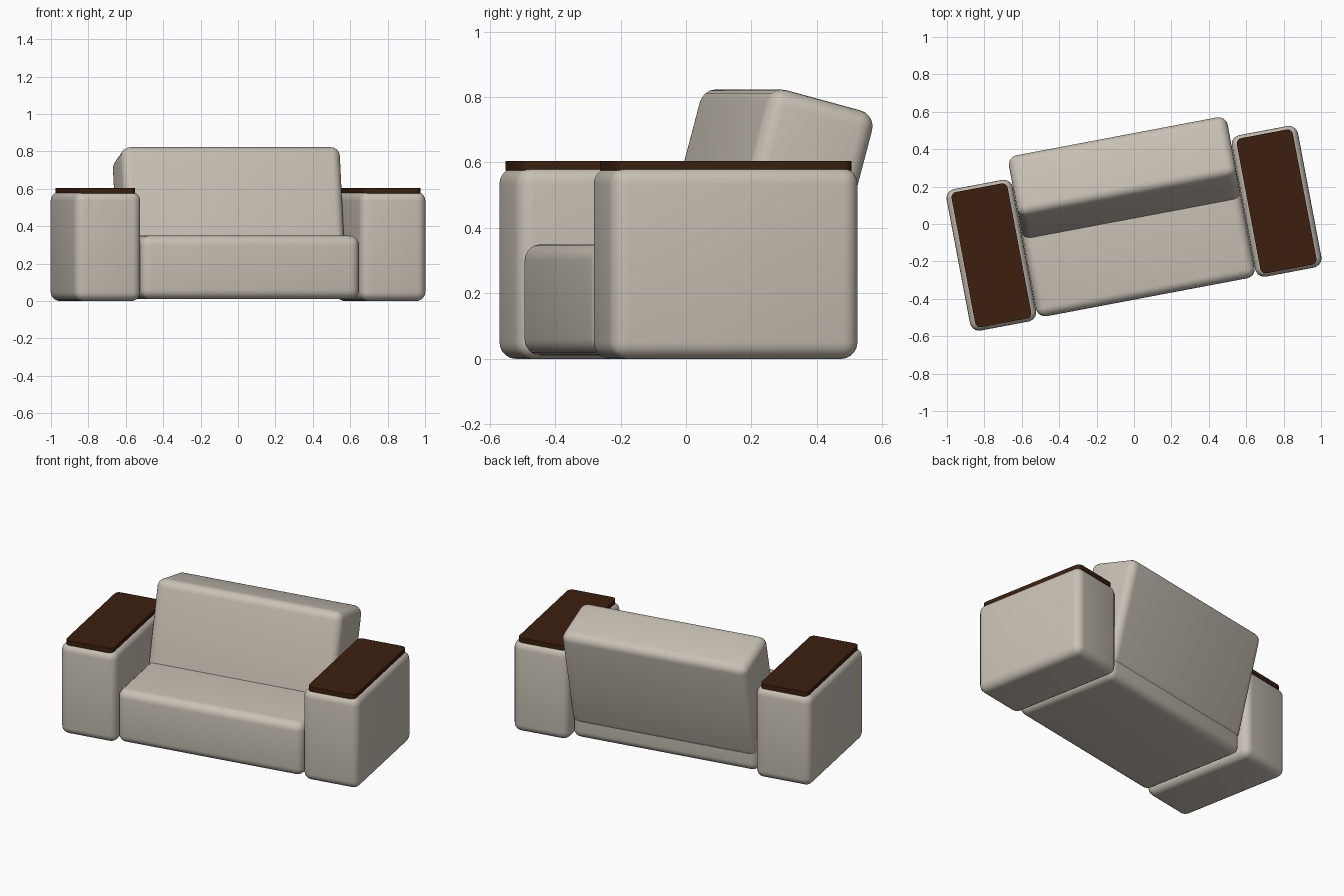
import bpy
import bmesh
from math import radians
from mathutils import Matrix, Vector

if "Cube" in bpy.data.objects:
    bpy.data.objects.remove(bpy.data.objects["Cube"], do_unlink=True)


def material(name, color, roughness):
    mat = bpy.data.materials.new(name)
    mat.use_nodes = True
    mat.diffuse_color = color
    bsdf = mat.node_tree.nodes["Principled BSDF"]
    bsdf.inputs["Base Color"].default_value = color
    bsdf.inputs["Roughness"].default_value = roughness
    return mat


fabric = material("beige fabric", (0.58, 0.53, 0.46, 1), 0.8)
wood = material("dark brown wood", (0.045, 0.0145, 0.0045, 1), 0.6)

# The whole sofa is turned slightly about the vertical axis
PLACE = Matrix.Translation((0, -0.023, 0)) @ Matrix.Rotation(radians(10.7), 4, "Z")


def rounded_box(name, size, center, radius, mat, tilt=0, upright_only=False):
    """Box with rounded edges, or with only its upright edges rounded."""
    bm = bmesh.new()
    bmesh.ops.create_cube(bm, size=1)
    bmesh.ops.scale(bm, vec=size, verts=bm.verts)
    edges = [e for e in bm.edges if not upright_only
             or abs(e.verts[0].co.z - e.verts[1].co.z) > 0.001]
    bmesh.ops.bevel(bm, geom=edges, offset=radius, segments=5,
                    profile=0.5, affect="EDGES")
    mesh = bpy.data.meshes.new(name)
    bm.to_mesh(mesh)
    bm.free()
    mesh.materials.append(mat)
    obj = bpy.data.objects.new(name, mesh)
    bpy.context.collection.objects.link(obj)
    obj.matrix_world = (PLACE @ Matrix.Translation(Vector(center))
                        @ Matrix.Rotation(radians(tilt), 4, "X"))
    bpy.ops.object.select_all(action="DESELECT")
    obj.select_set(True)
    bpy.context.view_layer.objects.active = obj
    bpy.ops.object.shade_smooth_by_angle(angle=radians(35))
    return obj


# Seat and leaning backrest
rounded_box("seat", (1.19, 0.715, 0.34), (0, -0.0175, 0.18), 0.05, fabric)
rounded_box("backrest", (1.19, 0.34, 0.675), (0, 0.26, 0.464), 0.05, fabric, tilt=-15)

# Armrests with wooden tops
for side, x in (("left", 0.776), ("right", -0.776)):
    rounded_box(side + "_armrest", (0.36, 0.77, 0.585), (x, 0, 0.2925), 0.05, fabric)
    rounded_box(side + "_armrest_top", (0.305, 0.735, 0.03), (x, 0, 0.59),
                0.03, wood, upright_only=True)
